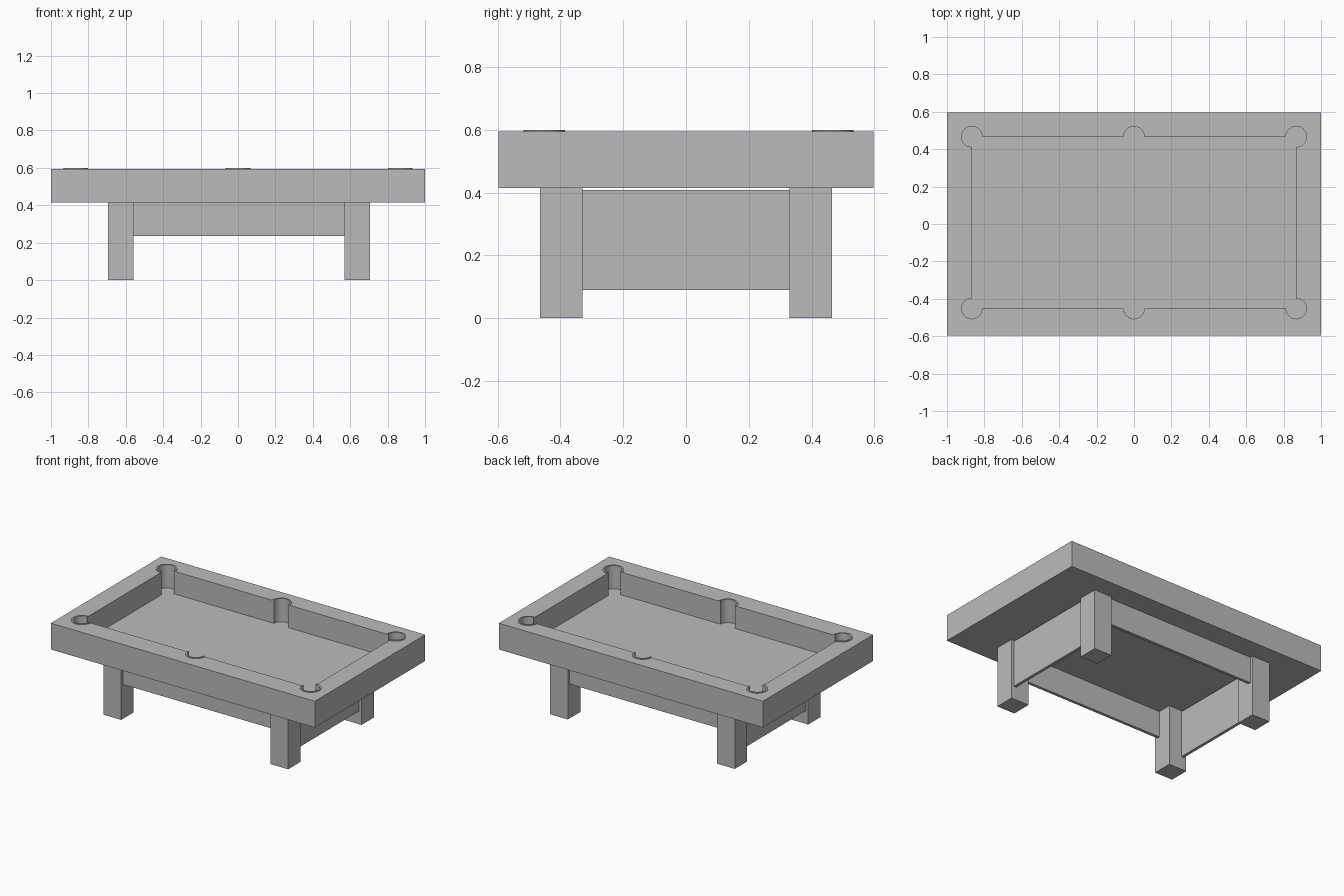
import bpy, bmesh
from math import radians, cos, sin

cube = bpy.data.objects.get("Cube")
if cube:
    bpy.data.objects.remove(cube, do_unlink=True)

grey = bpy.data.materials.new("plain_grey")
grey.use_nodes = True
COLOUR = (0.5, 0.5, 0.5, 1)
grey.diffuse_color = COLOUR
grey.node_tree.nodes["Principled BSDF"].inputs["Base Color"].default_value = COLOUR


def prism(name, outline, z0, z1):
    """Extrude a flat outline from z0 up to z1."""
    bm = bmesh.new()
    face = bm.faces.new([bm.verts.new((x, y, z0)) for x, y in outline])
    top = bmesh.ops.extrude_face_region(bm, geom=[face])["geom"]
    verts = [g for g in top if isinstance(g, bmesh.types.BMVert)]
    bmesh.ops.translate(bm, verts=verts, vec=(0, 0, z1 - z0))
    bmesh.ops.recalc_face_normals(bm, faces=bm.faces)
    mesh = bpy.data.meshes.new(name)
    bm.to_mesh(mesh)
    bm.free()
    mesh.materials.append(grey)
    obj = bpy.data.objects.new(name, mesh)
    bpy.context.collection.objects.link(obj)
    return obj


def box(name, x0, x1, y0, y1, z0, z1):
    return prism(name, [(x0, y0), (x1, y0), (x1, y1), (x0, y1)], z0, z1)


def arc(cx, cy, r, a0, a1):
    n = round((a1 - a0) / 11.25)
    angles = [radians(a0 + (a1 - a0) * i / n) for i in range(n + 1)]
    return [(cx + r * cos(a), cy + r * sin(a)) for a in angles]


def activate(obj):
    bpy.ops.object.select_all(action="DESELECT")
    obj.select_set(True)
    bpy.context.view_layer.objects.active = obj


def smooth(obj):
    activate(obj)
    bpy.ops.object.shade_smooth_by_angle(angle=radians(30))


# Pockets, counter-clockwise: name, centre, start and end angle of the wall
PX, FRONT, BACK = 0.867, -0.452, 0.467
POCKET_R, RIM_R = 0.055, 0.066
TOP, BED, UNDER = 0.595, 0.44, 0.415
pockets = [
    ("front_left", PX, FRONT, 180, 450),
    ("back_left", PX, BACK, 270, 540),
    ("back_middle", 0, BACK, 0, 180),
    ("back_right", -PX, BACK, 0, 270),
    ("front_right", -PX, FRONT, 90, 360),
    ("front_middle", 0, FRONT, 180, 360),
]

# Table top with the sunken bed and round pockets cut out
table_top = box("table_top", -1, 1, -0.597, 0.597, UNDER, TOP)
opening = []
for _, cx, cy, a0, a1 in pockets:
    opening += arc(cx, cy, POCKET_R, a0, a1)
cutter = prism("bed_cutter", opening, BED, TOP + 0.1)
cutter.hide_render = True
cut = table_top.modifiers.new("bed", "BOOLEAN")
cut.operation = "DIFFERENCE"
cut.solver = "EXACT"
cut.object = cutter
activate(table_top)
bpy.ops.object.modifier_apply(modifier=cut.name)
bpy.data.objects.remove(cutter, do_unlink=True)
smooth(table_top)

# Thin raised rims around the pockets
for name, cx, cy, a0, a1 in pockets:
    inner = arc(cx, cy, POCKET_R, a0, a1)
    outer = arc(cx, cy, RIM_R, a0, a1)
    smooth(prism(name + "_pocket_rim", outer + inner[::-1], TOP - 0.004, TOP + 0.005))

# Legs
leg_x = {"right": (-0.695, -0.56), "left": (0.57, 0.705)}
leg_y = {"front": (-0.465, -0.33), "back": (0.33, 0.465)}
for side, xs in leg_x.items():
    for end, ys in leg_y.items():
        box(f"{end}_{side}_leg", *xs, *ys, 0, UNDER)

# Aprons between the legs, set slightly back from their outer faces
for name, y in (("front", -0.435), ("back", 0.435)):
    box(name + "_apron", -0.56, 0.57, y - 0.01, y + 0.01, 0.235, UNDER)
for name, x in (("right", -0.667), ("left", 0.677)):
    box(name + "_apron", x - 0.01, x + 0.01, -0.33, 0.33, 0.09, 0.408)
